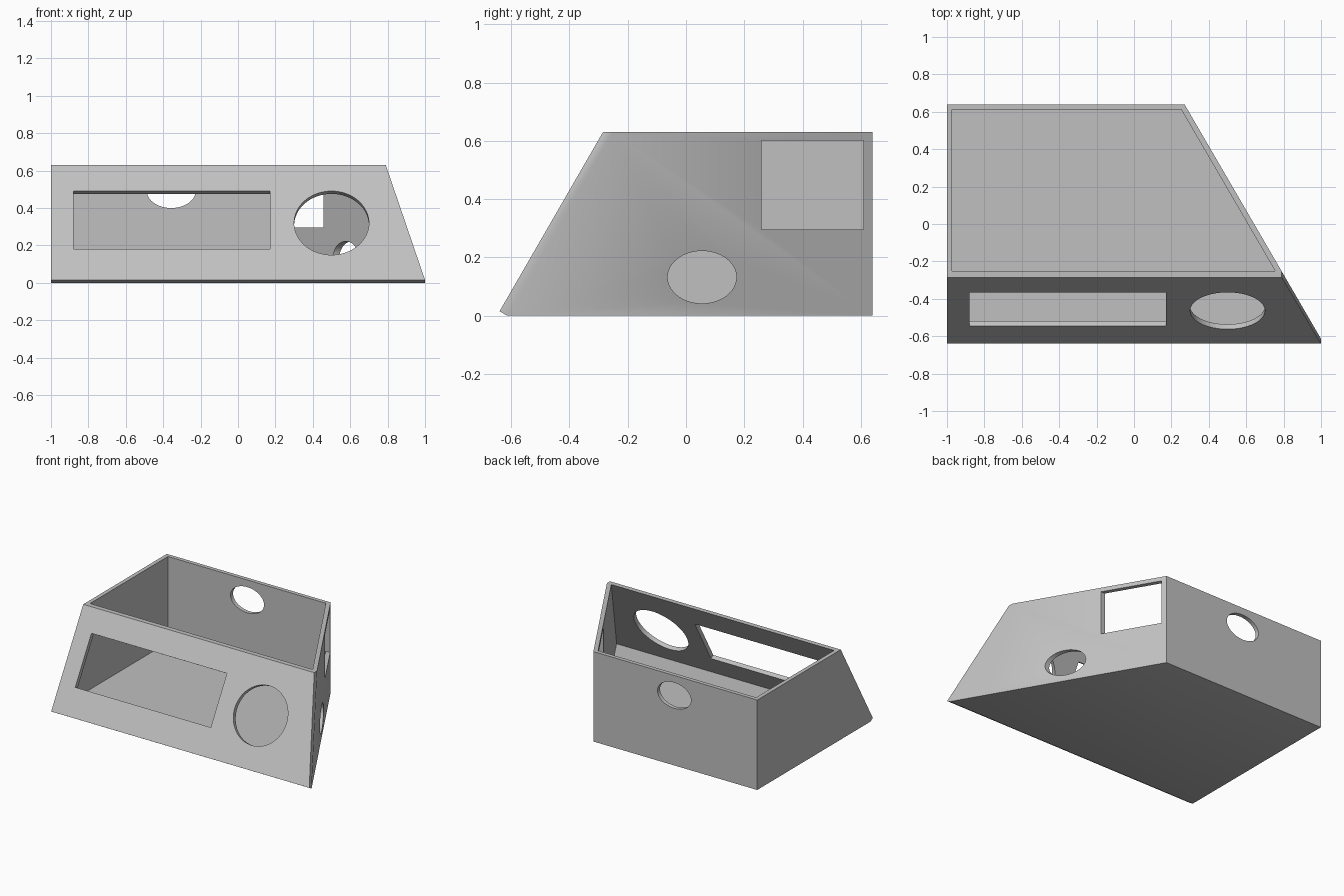
import bpy, bmesh
from math import radians

cube = bpy.data.objects.get("Cube")
if cube:
    bpy.data.objects.remove(cube, do_unlink=True)

HEIGHT, WALL, BACK, LEFT = 0.63, 0.028, 0.64, -1.0
LEAN = 0.577                     # front slope, y per unit of z

grey = bpy.data.materials.new("plain grey")
grey.use_nodes = True
colour = (0.53, 0.53, 0.53, 1)
grey.diffuse_color = colour
grey.node_tree.nodes["Principled BSDF"].inputs["Base Color"].default_value = colour


def side_x(y, inset=0.0):
    """Position of the slanted side wall at a given depth."""
    return 0.27 - inset + 0.582 * (BACK - y)


def hull(name, points):
    """Closed convex solid around the given corners."""
    bm = bmesh.new()
    for p in points:
        bm.verts.new(p)
    bmesh.ops.convex_hull(bm, input=bm.verts)
    bmesh.ops.dissolve_limit(bm, angle_limit=radians(0.5), verts=bm.verts, edges=bm.edges)
    bmesh.ops.recalc_face_normals(bm, faces=bm.faces)
    mesh = bpy.data.meshes.new(name)
    bm.to_mesh(mesh)
    bm.free()
    obj = bpy.data.objects.new(name, mesh)
    bpy.context.collection.objects.link(obj)
    obj.data.materials.append(grey)
    return obj


def cutter(name, shape, centre, half, rotation=(0, 0, 0)):
    """Box or elliptical cutter with half sizes along its own axes."""
    rot = [radians(a) for a in rotation]
    if shape == "box":
        bpy.ops.mesh.primitive_cube_add(size=2, location=centre, rotation=rot)
    else:
        bpy.ops.mesh.primitive_cylinder_add(vertices=64, radius=1, depth=2,
                                            location=centre, rotation=rot)
    obj = bpy.context.object
    obj.name = name
    obj.scale = half
    obj.data.materials.append(grey)
    return obj


# Outer body: leaning front panel with a square-cut lower lip
def panel_y(z):
    return -0.614 + LEAN * z


corners = []
for z in (0, HEIGHT):
    y = panel_y(z)
    corners += [(LEFT, BACK, z), (side_x(BACK), BACK, z), (side_x(y), y, z), (LEFT, y, z)]
for x, y, z in ((1.0, -0.64, 0.015), (0.79, -0.285, HEIGHT)):
    corners += [(x, y, z), (LEFT, y, z)]
body = hull("open_case", corners)

# Hollow interior, open at the top
inner = []
for z in (WALL, HEIGHT + 0.1):
    for y in (panel_y(z), BACK - WALL):
        inner += [(LEFT + WALL, y, z), (side_x(y, 0.034), y, z)]

cutters = [
    hull("interior_cutter", inner),
    # Front panel openings, cut square to the slope
    cutter("front_window_cutter", "box", (-0.355, -0.455, 0.335), (0.525, 0.179, 0.06), (60, 0, 0)),
    cutter("front_round_cutter", "round", (0.5, -0.464, 0.32), (0.2, 0.197, 0.06), (60, 0, 0)),
    # Slanted side openings, cut straight across
    cutter("side_window_cutter", "box", (0.37, 0.435, 0.448), (0.3, 0.175, 0.153)),
    cutter("side_oval_cutter", "round", (0.6, 0.055, 0.132), (0.09, 0.118, 0.25), (0, 90, 0)),
    # Back opening
    cutter("back_oval_cutter", "round", (-0.357, 0.63, 0.49), (0.13, 0.09, 0.1), (90, 0, 0)),
]

for c in cutters:
    mod = body.modifiers.new(c.name, "BOOLEAN")
    mod.operation = "DIFFERENCE"
    mod.solver = "EXACT"
    mod.object = c

# Bake the openings and discard the cutters
bpy.context.view_layer.update()
graph = bpy.context.evaluated_depsgraph_get()
baked = bpy.data.meshes.new_from_object(body.evaluated_get(graph))
body.modifiers.clear()
body.data = baked
for c in cutters:
    bpy.data.objects.remove(c, do_unlink=True)

# Smooth the round cuts, keep wall edges crisp
bpy.ops.object.select_all(action="DESELECT")
body.select_set(True)
bpy.context.view_layer.objects.active = body
bpy.ops.object.shade_smooth_by_angle(angle=radians(30))
